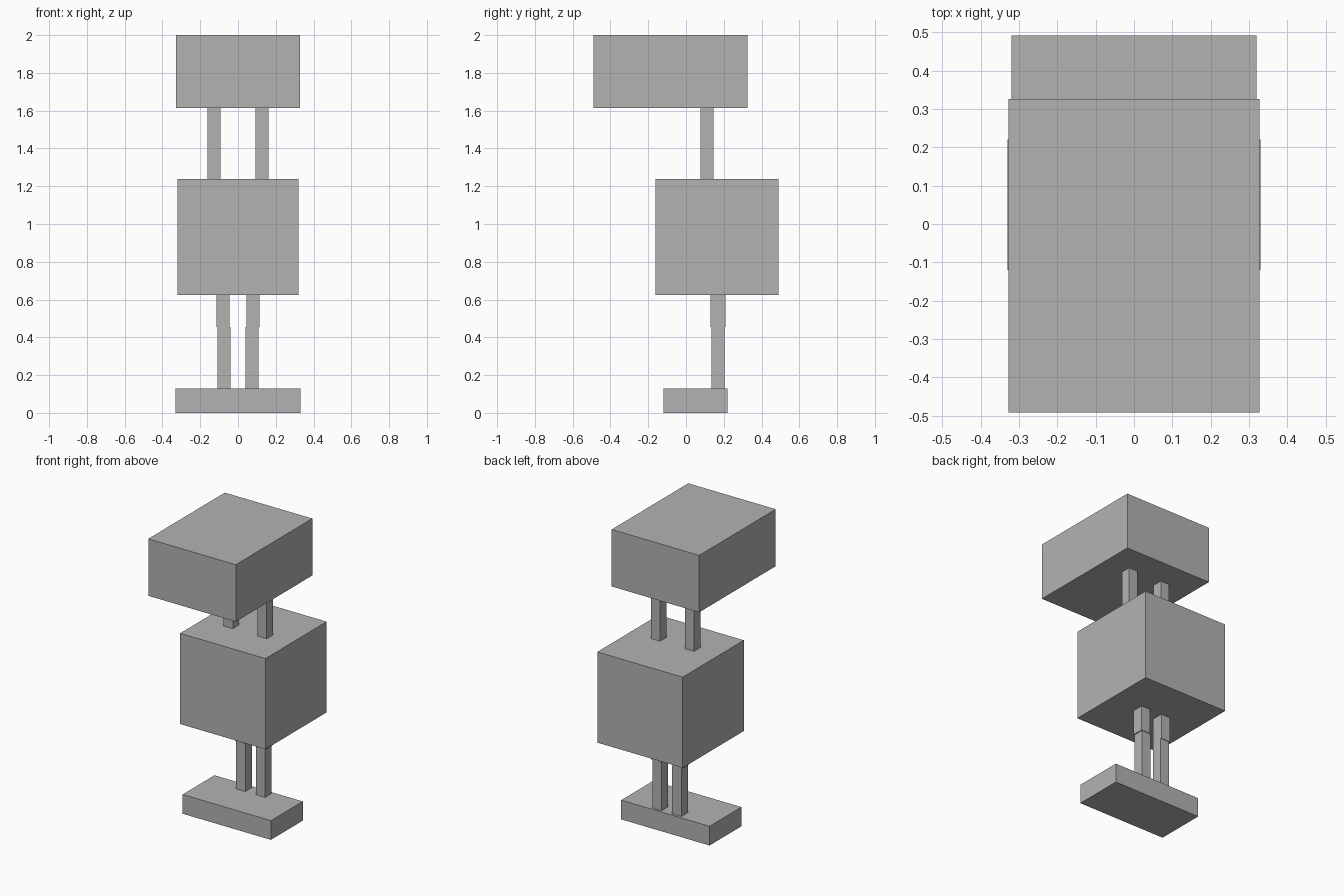
import bpy
import bmesh
from mathutils import Matrix, Vector

cube = bpy.data.objects.get("Cube")
if cube:
    bpy.data.objects.remove(cube, do_unlink=True)

# Single flat grey
GREY = (0.45, 0.45, 0.45, 1.0)
grey = bpy.data.materials.new("plain grey")
grey.use_nodes = True
grey.diffuse_color = GREY
grey.node_tree.nodes["Principled BSDF"].inputs["Base Color"].default_value = GREY


def box(name, x, y, z):
    """Add a flat-shaded box from (min, max) ranges."""
    ranges = (x, y, z)
    centre = Vector([(a + b) / 2 for a, b in ranges])
    size = Vector([b - a for a, b in ranges])
    bm = bmesh.new()
    bmesh.ops.create_cube(bm, size=1.0)
    bm.transform(Matrix.Diagonal(size).to_4x4())
    mesh = bpy.data.meshes.new(name)
    bm.to_mesh(mesh)
    bm.free()
    mesh.materials.append(grey)
    obj = bpy.data.objects.new(name, mesh)
    obj.location = centre
    bpy.context.collection.objects.link(obj)


def mirrored_boxes(name, x, y, z):
    """Add the same box on the left (+x) and right (-x) side."""
    box("left_" + name, x, y, z)
    box("right_" + name, (-x[1], -x[0]), y, z)


# Main blocks
box("base", (-0.33, 0.33), (-0.12, 0.22), (0.0, 0.13))
box("body", (-0.319, 0.319), (-0.162, 0.491), (0.625, 1.238))
box("head", (-0.327, 0.327), (-0.491, 0.326), (1.615, 2.0))

# Legs, each with a slightly wider upper segment
mirrored_boxes("lower_leg", (0.040, 0.108), (0.135, 0.204), (0.13, 0.455))
mirrored_boxes("upper_leg", (0.045, 0.114), (0.130, 0.208), (0.455, 0.625))

# Neck posts, each in two stacked segments
mirrored_boxes("lower_neck_post", (0.093, 0.161), (0.077, 0.145), (1.238, 1.53))
mirrored_boxes("upper_neck_post", (0.093, 0.161), (0.077, 0.145), (1.53, 1.615))
